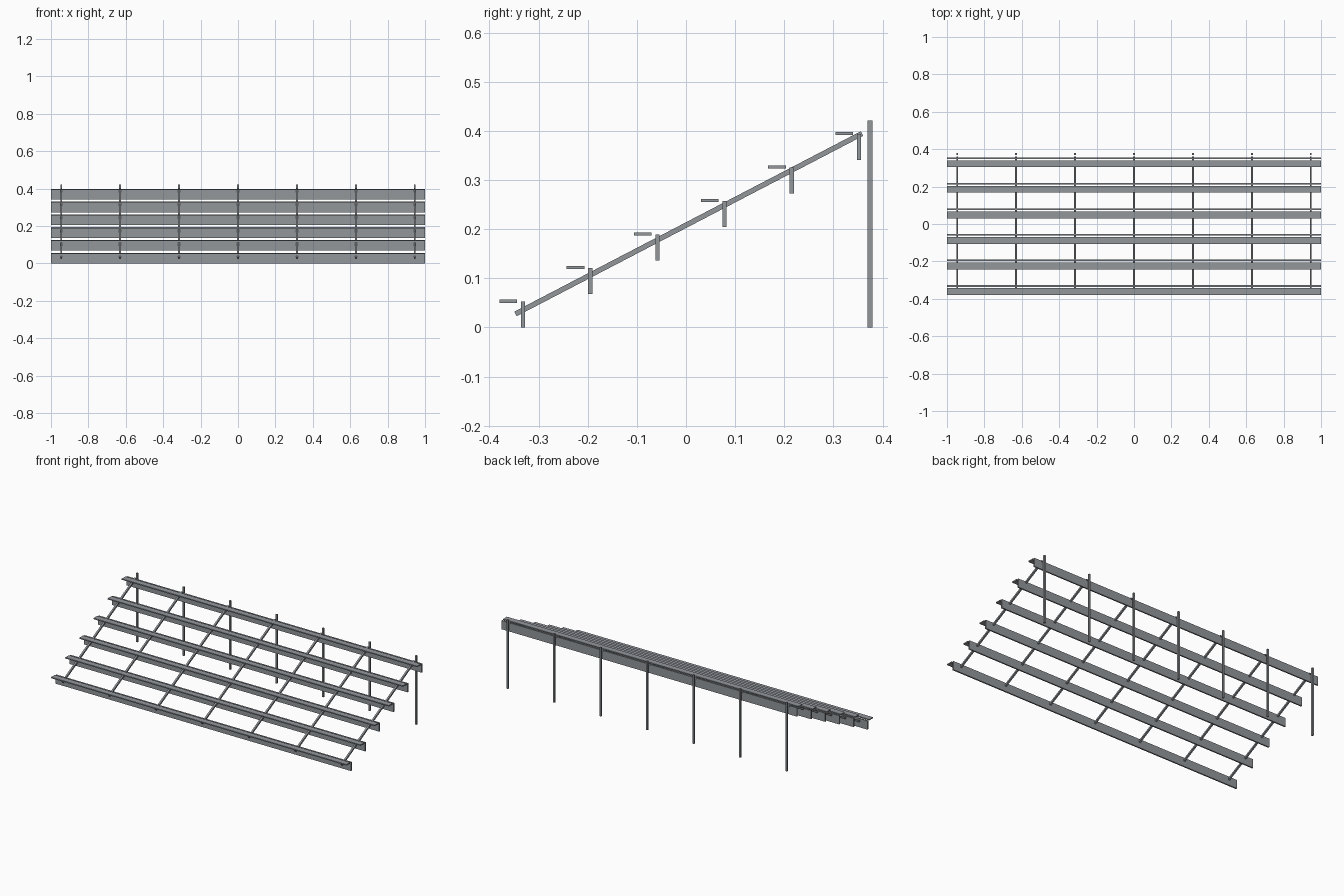
import bpy, math

if "Cube" in bpy.data.objects:
    bpy.data.objects.remove(bpy.data.objects["Cube"])

def material(name, color):
    m = bpy.data.materials.new(name)
    m.diffuse_color = (*color, 1)
    m.use_nodes = True
    m.node_tree.nodes["Principled BSDF"].inputs["Base Color"].default_value = m.diffuse_color
    return m

steel = material("grey steel", (0.29, 0.31, 0.33))

def box(name, center, size, tilt=0.0):
    x, y, z = (s / 2 for s in size)
    verts = [(sx * x, sy * y, sz * z) for sx in (-1, 1) for sy in (-1, 1) for sz in (-1, 1)]
    faces = [(0, 1, 3, 2), (4, 6, 7, 5), (0, 4, 5, 1), (2, 3, 7, 6), (0, 2, 6, 4), (1, 5, 7, 3)]
    me = bpy.data.meshes.new(name)
    me.from_pydata(verts, [], faces)
    me.materials.append(steel)
    ob = bpy.data.objects.new(name, me)
    ob.location = center
    ob.rotation_euler.x = tilt
    bpy.context.collection.objects.link(ob)
    return ob

ROWS, RUN, RISE = 6, 0.1367, 0.0682

# seat planks and the riser boards behind them
for i in range(ROWS):
    dy, dz = i * RUN, i * RISE
    box(f"seat_{i + 1}", (0, -0.3615 + dy, 0.0535 + dz), (2, 0.036, 0.0065))
    box(f"riser_{i + 1}", (0, -0.3315 + dy, 0.0265 + dz), (2, 0.0085, 0.053))

# sloping stringers and rear posts
y0, z0, y1, z1 = -0.347, 0.0275, 0.358, 0.3945
length, tilt = math.hypot(y1 - y0, z1 - z0), math.atan2(z1 - z0, y1 - y0)
for k in range(7):
    x = (k - 3) * 0.315
    box(f"stringer_{k + 1}", (x, (y0 + y1) / 2, (z0 + z1) / 2), (0.0105, length, 0.0105), tilt)
    box(f"rear_post_{k + 1}", (x, 0.374, 0.2105), (0.0105, 0.0105, 0.421))
